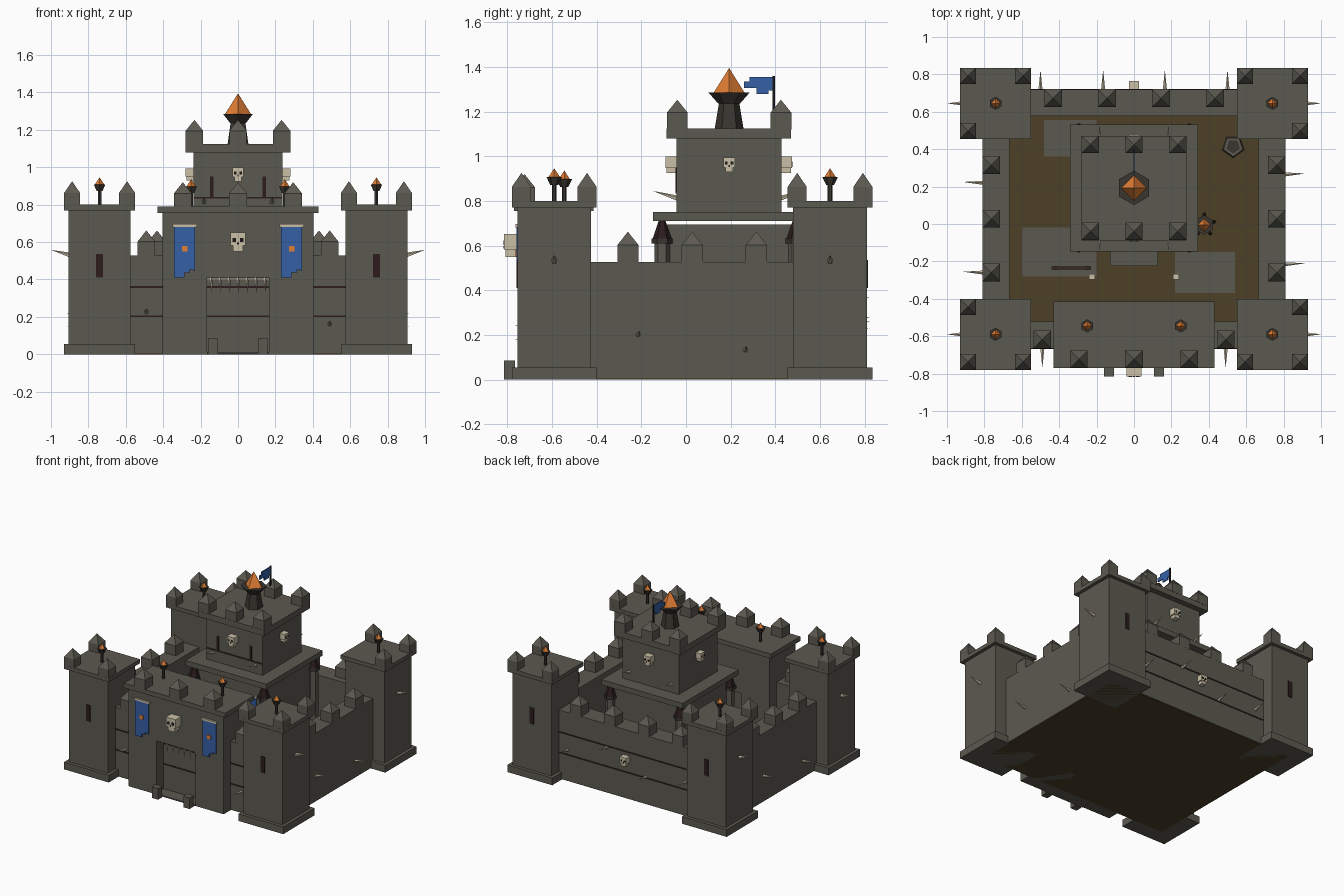
import bpy, bmesh, math
from mathutils import Vector, Matrix

if "Cube" in bpy.data.objects:
    bpy.data.objects.remove(bpy.data.objects["Cube"])

COLORS = {
    "stone": (0.105, 0.100, 0.080), "earth": (0.075, 0.050, 0.020),
    "iron": (0.042, 0.037, 0.030), "maroon": (0.026, 0.012, 0.012),
    "bone": (0.60, 0.53, 0.39), "blue": (0.035, 0.115, 0.38),
    "flame": (0.76, 0.21, 0.035), "wood": (0.040, 0.024, 0.013),
    "black": (0.010, 0.009, 0.008),
}
MATS = {}
for n, c in COLORS.items():
    MATS[n] = bpy.data.materials.new(n)
    MATS[n].diffuse_color = (*c, 1)

parts = {}   # part name -> (bmesh, material name)


def bm_of(name, mat):
    return parts.setdefault(name, (bmesh.new(), mat))[0]


def box(name, mat, x0, x1, y0, y1, z0, z1, m=Matrix()):
    t = Matrix.Translation(((x0 + x1) / 2, (y0 + y1) / 2, (z0 + z1) / 2))
    s = Matrix.Diagonal((abs(x1 - x0), abs(y1 - y0), abs(z1 - z0), 1))
    bmesh.ops.create_cube(bm_of(name, mat), size=1, matrix=m @ t @ s)


def cone(name, mat, a, b, r0, r1, n=6, rot=0.0):
    a, b = Vector(a), Vector(b)
    d = b - a
    m = Matrix.Translation((a + b) / 2) @ d.to_track_quat('Z', 'Y').to_matrix().to_4x4() @ Matrix.Rotation(rot, 4, 'Z')
    bmesh.ops.create_cone(bm_of(name, mat), cap_ends=True, segments=n,
                          radius1=r0, radius2=r1, depth=d.length, matrix=m)


def plate(name, mat, pts, thick):
    bm = bm_of(name, mat)
    f = bm.faces.new([bm.verts.new(p) for p in pts])
    g = bmesh.ops.extrude_face_region(bm, geom=[f])["geom"]
    bmesh.ops.translate(bm, vec=thick, verts=[v for v in g if isinstance(v, bmesh.types.BMVert)])


def merlon(name, x, y, z, s, h, tip):
    h2 = s / 2
    box(name, "stone", x - h2, x + h2, y - h2, y + h2, z - 0.005, z + h)
    cone(name, "stone", (x, y, z + h), (x, y, z + h + tip), h2 * math.sqrt(2), 0, 4, math.pi / 4)


def torch(x, y, z):
    cone("torch_post", "iron", (x, y, z), (x, y, z + 0.075), 0.011, 0.011)
    cone("torch_bowl", "iron", (x, y, z + 0.072), (x, y, z + 0.107), 0.018, 0.035)
    cone("torch_flame", "flame", (x, y, z + 0.105), (x, y, z + 0.146), 0.027, 0, 4)


def skull(x, y, z, w, angle):
    """Boxy skull whose back touches (x, y); faces -y before rotation."""
    m = Matrix.Translation((x, y, z)) @ Matrix.Rotation(angle, 4, 'Z') @ Matrix.Scale(w, 4)
    box("skull", "bone", -.5, .5, -.8, .05, -.25, .6, m)
    box("skull", "bone", -.33, .33, -.72, .05, -.65, -.25, m)
    for s in (-1, 1):
        box("skull_eye", "black", s * .12, s * .36, -.83, -.79, -.02, .24, m)
    box("skull_eye", "black", -.06, .06, -.83, -.79, -.2, -.05, m)


def spike(a, b, r=0.012):
    cone("bone_spike", "bone", a, b, r, 0, 5)


# ground and courtyard paving
box("ground", "earth", -.805, .805, -.66, .715, 0, .02)
for x0, x1, y0, y1 in ((-.48, -.2, .36, .555), (-.6, -.2, -.28, -.02), (.22, .54, -.37, -.15)):
    box("paving", "stone", x0, x1, y0, y1, .018, .026)

# corner towers
for sx in (-1, 1):
    for cy, sy in ((-.59, -1), (.645, 1)):
        cx = sx * .74
        box("tower", "stone", cx - .165, cx + .165, cy - .165, cy + .165, .03, .78)
        for z0, z1 in ((0, .055), (.77, .80)):
            box("tower_trim", "stone", cx - .19, cx + .19, cy - .19, cy + .19, z0, z1)
        for mx, my in ((1, 1), (1, -1), (-1, 1)):
            merlon("tower_merlon", cx + mx * sx * .147, cy + my * sy * .147, .80, .085, .063, .062)
        torch(cx, cy, .80)
        yw = cy + sy * .165
        box("tower_window", "maroon", cx - .018, cx + .018, yw - .004, yw + .004, .41, .535)
        spike((sx * .90, cy, .53), (sx * 1.0, cy, .558), .014)

# curtain walls
for sx in (-1, 1):
    box("side_wall", "stone", sx * .665, sx * .81, -.45, .5, .006, .527)
    for y in (-.26, .028, .315):
        merlon("wall_merlon", sx * .763, y, .527, .095, .075, .06)
    merlon("wall_merlon", sx * .49, -.617, .527, .095, .075, .06)
box("front_wall", "stone", -.6, .6, -.665, -.52, .006, .527)
box("back_wall", "stone", -.6, .6, .577, .72, .006, .527)
for x in (-.433, -.144, .144, .433):
    merlon("wall_merlon", x, .673, .527, .095, .075, .06)
for y in (-.665, .72):
    for z in (.203, .36):
        box("wall_groove", "maroon", -.575, .575, y - .003, y + .003, z - .005, z + .005)

# spikes on the walls
for x, y0, y1, z in ((-.49, -.66, -.77, .225), (.49, -.66, -.77, .16), (-.5, .715, .825, .26),
                     (-.165, .715, .825, .21), (.165, .715, .825, .35), (.5, .715, .825, .24)):
    spike((x, y0, z), (x, y1, z + .02))
for sx, y, z in ((1, .265, .13), (1, -.215, .2), (-1, .22, .2), (-1, -.26, .13)):
    spike((sx * .80, y, z), (sx * .915, y + .005, z + .02))
skull(0, .72, .3, .055, math.pi)

# gatehouse: two piers, lintel, parapet
for sx in (-1, 1):
    box("gatehouse", "stone", sx * .165, sx * .403, -.75, -.435, 0, .757)
    box("gate_post", "stone", sx * .107, sx * .16, -.815, -.765, 0, .085)
    torch(sx * .25, -.545, .79)
box("gatehouse", "stone", -.166, .166, -.75, -.435, .41, .757)
box("gatehouse_parapet", "stone", -.43, .43, -.77, -.415, .755, .79)
for x in (-.295, 0, .295):
    merlon("gate_merlon", x, -.723, .79, .095, .07, .06)
for i in range(7):
    x = -.144 + i * .048
    spike((x, -.72, .412), (x + .004, -.72, .33), .011)
box("gate_bar", "bone", -.165, .165, -.727, -.715, .398, .408)
skull(0, -.75, .603, .082, 0)
box("gate_threshold", "stone", -.166, .166, -.76, -.66, .002, .012)


# banners with a torn lower edge
def banner(x, y, top, w, h):
    prof = ((-.5, 0), (.5, 0), (.5, -.87), (.25, -.84), (.25, -.9), (0, -.9), (0, -1), (-.5, -1))
    plate("banner", "blue", [(x + u * w, y, top + v * h) for u, v in prof], (0, -.009, 0))
    box("banner_rod", "bone", x - w * .58, x + w * .58, y - .013, y, top - .004, top + .011)
    box("banner_emblem", "flame", x - .015, x + .015, y - .013, y - .006, top - .44 * h - .015, top - .44 * h + .015)


for x in (-.285, .287):
    banner(x, -.75, .685, .112, .275)
for x in (-.18, .18):
    banner(x, -.095, .6, .09, .23)

# keep: lower block, floating ledge, corner turrets, upper block
KY = .193
box("keep_lower", "stone", -.29, .29, KY - .288, KY + .288, .02, .695)
box("keep_ledge", "stone", -.343, .343, KY - .34, KY + .34, .71, .75)
for sx in (-1, 1):
    for sy in (-1, 1):
        x, y = sx * .295, KY + sy * .3
        cone("turret", "stone", (x, y, .02), (x, y, .612), .035, .035)
        cone("turret_rim", "iron", (x, y, .61), (x, y, .632), .047, .047)
        cone("turret_roof", "maroon", (x, y, .632), (x, y, .712), .042, .015)
box("keep_upper", "stone", -.238, .238, KY - .236, KY + .234, .745, 1.085)
box("keep_parapet", "stone", -.28, .28, KY - .28, KY + .277, 1.08, 1.125)
for x in (-.233, 0, .233):
    for sy in (-1, 1):
        merlon("keep_merlon", x, KY + sy * .232, 1.125, .093, .07, .058)
yf = KY - .236
box("keep_groove", "maroon", -.236, .236, yf - .003, yf + .003, .832, .842)
for sx in (-1, 1):
    box("keep_window", "maroon", sx * .14 - .009, sx * .14 + .009, yf - .004, yf + .004, .84, .95)
    spike((sx * .18, yf + .01, .81), (sx * .185, -.15, .845), .013)
    spike((sx * .18, KY + .225, .81), (sx * .185, .53, .845), .013)
    skull(sx * .238, KY, .963, .052, sx * math.pi / 2)
skull(0, yf, .963, .06, 0)
skull(0, KY + .234, .963, .06, math.pi)

# keep door and steps
box("keep_step", "stone", -.128, .128, -.225, -.09, .02, .07)
box("keep_door", "wood", -.08, .08, -.1, -.091, .07, .3)

# beacon
cone("beacon_stand", "iron", (0, KY, 1.12), (0, KY, 1.24), .065, .045)
cone("beacon_bowl", "iron", (0, KY, 1.237), (0, KY, 1.285), .05, .092)
cone("beacon_flame", "flame", (0, KY, 1.28), (0, KY, 1.395), .072, 0, 4)

# flag and pole
box("flag_pole", "black", -.005, .005, .388, .398, 1.12, 1.36)
plate("flag", "blue", [(-.004, y, z) for y, z in (
    (.39, 1.355), (.285, 1.355), (.285, 1.335), (.26, 1.335), (.26, 1.305), (.315, 1.305),
    (.315, 1.278), (.37, 1.278), (.37, 1.295), (.39, 1.295))], (.008, 0, 0))

# courtyard props: well, cauldron, log rack, skull stakes
cone("well", "stone", (.53, .415, .02), (.53, .415, .1), .062, .055, 5)
cone("well_water", "iron", (.53, .415, .1), (.53, .415, .104), .038, .038, 5)
cone("cauldron", "iron", (.375, -.005, .05), (.375, -.005, .11), .03, .052)
cone("cauldron_fire", "flame", (.375, -.005, .108), (.375, -.005, .16), .036, 0, 4)
for k in range(5):
    a = k * math.tau / 5 + .3
    u, v = math.cos(a), math.sin(a)
    cone("cauldron_leg", "wood", (.375 + u * .058, -.005 + v * .058, .02),
         (.375 + u * .045, -.005 + v * .045, .1), .009, .009, 5)
box("log_rack", "wood", -.44, -.23, -.243, -.227, .1, .116)
for x in (-.42, -.25):
    box("log_rack", "wood", x - .01, x + .01, -.245, -.225, .02, .12)
for sx in (-1, 1):
    cone("stake", "wood", (sx * .225, -.283, .02), (sx * .225, -.283, .17), .009, .009, 5)
    skull(sx * .225, -.27, .18, .032, 0)

# turn every collected part into an object
for name, (bm, mat) in parts.items():
    bmesh.ops.remove_doubles(bm, verts=bm.verts, dist=1e-5)
    bmesh.ops.recalc_face_normals(bm, faces=bm.faces)
    me = bpy.data.meshes.new(name)
    bm.to_mesh(me)
    bm.free()
    me.materials.append(MATS[mat])
    bpy.context.collection.objects.link(bpy.data.objects.new(name, me))

for m in bpy.data.materials:
    if m.users and not m.is_grease_pencil:
        m.use_nodes = True
        m.node_tree.nodes["Principled BSDF"].inputs["Base Color"].default_value = m.diffuse_color
